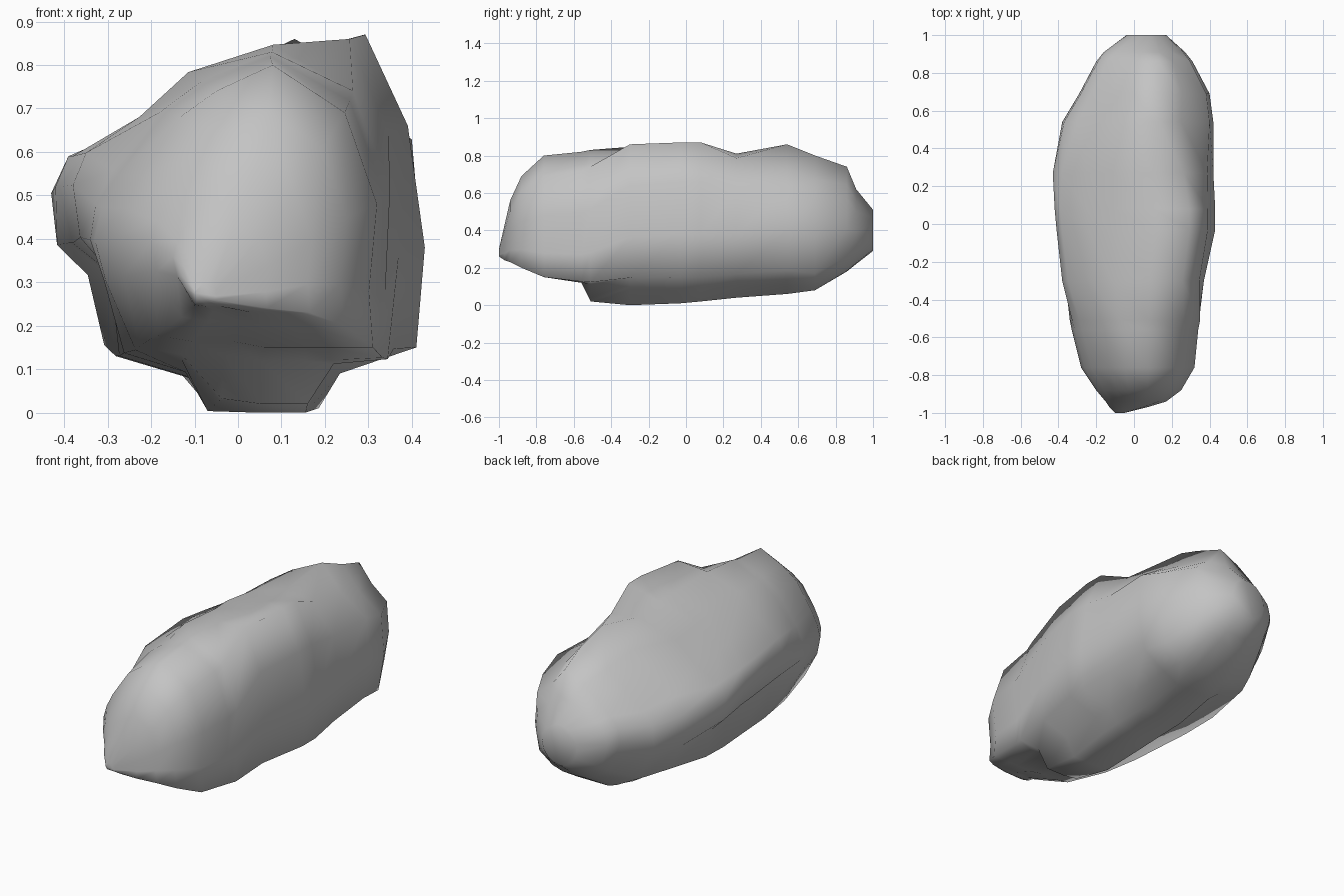
import bpy, bmesh
from math import sin, cos, tau

cube = bpy.data.objects.get("Cube")
if cube:
    bpy.data.objects.remove(cube, do_unlink=True)

# Stone colour
stone = bpy.data.materials.new("stone grey")
stone.use_nodes = True
grey = (0.55, 0.55, 0.55, 1)
stone.diffuse_color = grey
stone.node_tree.nodes["Principled BSDF"].inputs["Base Color"].default_value = grey

# Cross-sections (x, z), all starting at the bottom and running to the right
# Front: flat base and a long slope on the side away from the crest
FRONT = [(.08, .12), (.18, .12), (.24, .12), (.35, .12), (.34, .26), (.36, .48),
         (.28, .71), (.1, .83), (-.04, .765), (-.13, .7), (-.23, .55),
         (-.27, .47), (-.29, .4), (-.27, .3), (-.19, .15), (-.1, .135), (0, .135)]
# Middle: high crest on one side, bulging lobe on the other
MIDDLE = [(.05, .08), (.18, .08), (.23, .09), (.41, .15), (.43, .38), (.39, .66),
          (.29, .87), (.1, .82), (-.13, .76), (-.26, .65), (-.4, .59),
          (-.43, .52), (-.4, .39), (-.31, .32), (-.29, .13), (-.12, .08), (-.08, .08)]
# Back: narrow peak with a shelf beside it
BACK = [(.04, .06), (.16, .06), (.25, .08), (.38, .16), (.42, .38), (.4, .62),
        (.25, .72), (.13, .86), (-.05, .77), (-.18, .68), (-.3, .57),
        (-.37, .5), (-.38, .38), (-.34, .3), (-.28, .16), (-.12, .08), (-.06, .06)]
COUNT = len(FRONT)
# Tip: plain round end
TIP = [(sin(tau * i / COUNT), -cos(tau * i / COUNT)) for i in range(COUNT)]
KEEL = (0, 1, COUNT - 1)

# Stations: y, left, right, bottom, top, keel depth, place in the section series
STATIONS = [
    (-1, -.1, -.05, .26, .3, 0, 0),
    (-.97, -.13, .07, .24, .43, 0, 0),
    (-.94, -.15, .17, .23, .56, 0, 0),
    (-.88, -.2, .25, .2, .69, 0, 0),
    (-.76, -.28, .32, .15, .8, 0, 0),
    (-.56, -.33, .34, .12, .82, 0, .1),
    (-.51, -.34, .35, .11, .83, .09, .2),
    (-.3, -.38, .37, .09, .86, .09, .8),
    (-.03, -.41, .43, .08, .87, .07, 1),
    (.08, -.42, .43, .08, .87, .06, 1),
    (.27, -.43, .42, .09, .81, .05, 1.4),
    (.54, -.38, .42, .09, .86, .03, 2),
    (.69, -.29, .4, .08, .8, 0, 2),
    (.86, -.2, .31, .18, .74, 0, 2.1),
    (.91, -.16, .27, .22, .62, 0, 2.4),
    (1, -.04, .17, .29, .51, 0, 3)]


def fit(values, low, high):
    """Spread values so that they span low to high."""
    a, b = min(values), max(values)
    return [low + (v - a) / (b - a) * (high - low) for v in values]


SERIES = [list(zip(fit([p[0] for p in ring], 0, 1), fit([p[1] for p in ring], 0, 1)))
          for ring in (FRONT, MIDDLE, BACK, TIP)]


def section(left, right, bottom, top, keel, place):
    """Blend the two neighbouring cross-sections and drop the keel."""
    first = min(int(place), len(SERIES) - 2)
    t = place - first
    pairs = list(zip(SERIES[first], SERIES[first + 1]))
    xs = fit([a[0] + (b[0] - a[0]) * t for a, b in pairs], left, right)
    zs = fit([a[1] + (b[1] - a[1]) * t for a, b in pairs], bottom, top)
    for i in KEEL:
        zs[i] -= keel
    return zip(xs, zs)


# Loft the boulder through its sections
bm = bmesh.new()
rings = [[bm.verts.new((x, y, z)) for x, z in section(*shape)]
         for y, *shape in STATIONS]
for near, far in zip(rings, rings[1:]):
    for i in range(COUNT):
        j = (i + 1) % COUNT
        bm.faces.new((near[i], near[j], far[j], far[i]))
bm.faces.new(rings[0])
bm.faces.new(rings[-1])
bmesh.ops.recalc_face_normals(bm, faces=bm.faces)
for face in bm.faces:
    face.smooth = True

mesh = bpy.data.meshes.new("boulder")
bm.to_mesh(mesh)
bm.free()
mesh.materials.append(stone)
boulder = bpy.data.objects.new("boulder", mesh)
bpy.context.collection.objects.link(boulder)
